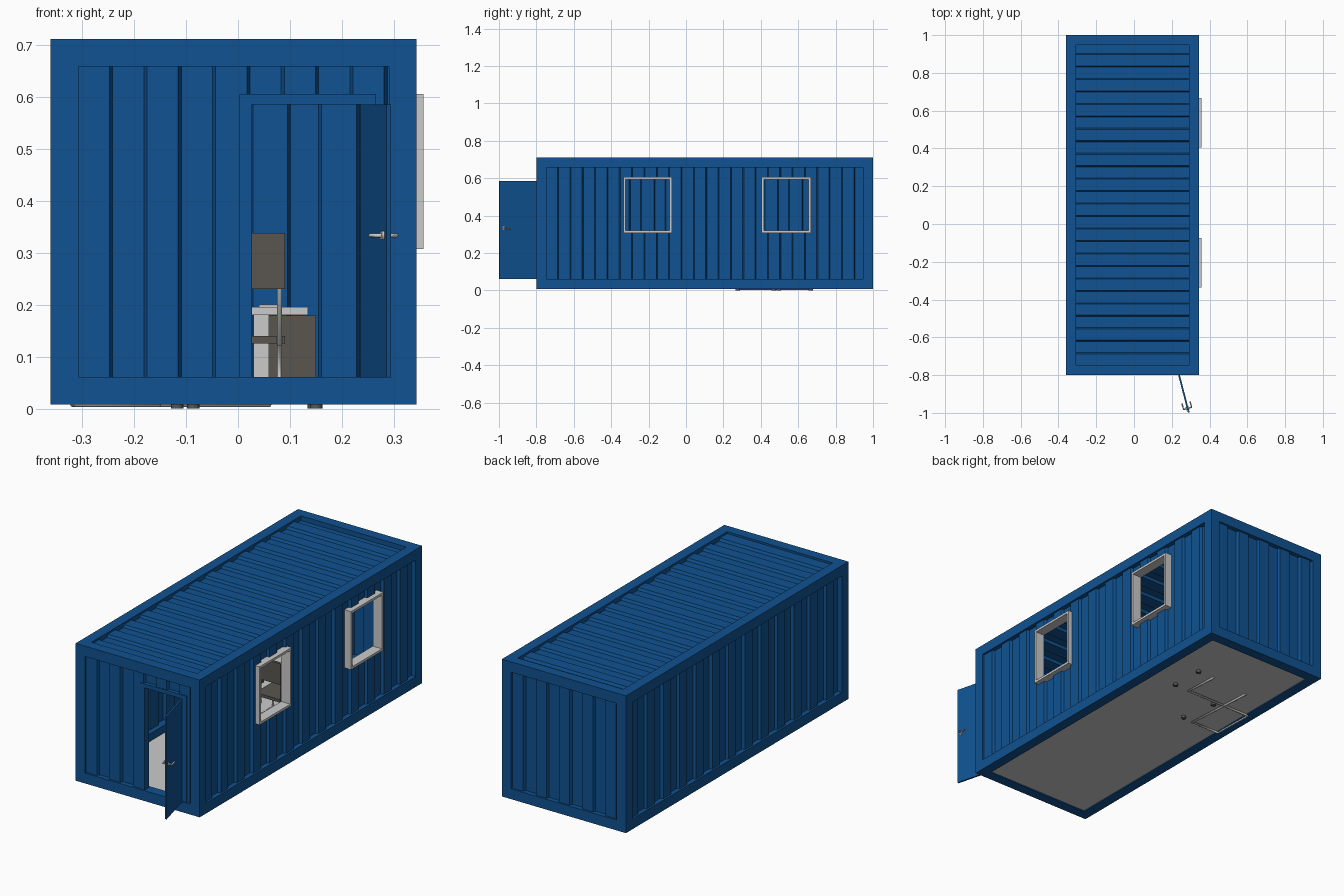
import bpy, bmesh, math
from mathutils import Matrix, Vector

if "Cube" in bpy.data.objects:
    bpy.data.objects.remove(bpy.data.objects["Cube"])


def mat(name, col):
    m = bpy.data.materials.new(name)
    m.diffuse_color = (*col, 1)
    m.use_nodes = True
    m.node_tree.nodes["Principled BSDF"].inputs["Base Color"].default_value = m.diffuse_color
    return m


BLUE = mat("blue_paint", (0.005, 0.085, 0.285))
BROWN = mat("dark_fabric", (0.1, 0.093, 0.08))


def make(name, bm, material=None):
    me = bpy.data.meshes.new(name)
    bm.to_mesh(me)
    bm.free()
    ob = bpy.data.objects.new(name, me)
    bpy.context.collection.objects.link(ob)
    if material:
        me.materials.append(material)
    return ob


def boxes(name, spans, material=None, xf=Matrix()):
    """Each span is ((x0, x1), (y0, y1), (z0, z1))."""
    bm = bmesh.new()
    for s in spans:
        size = [b - a for a, b in s]
        mid = Vector([(a + b) / 2 for a, b in s])
        bmesh.ops.create_cube(bm, size=1, matrix=xf @ Matrix.Translation(mid) @ Matrix.Diagonal((*size, 1)))
    return make(name, bm, material)


def tube(name, pts, r, material=None):
    cu = bpy.data.curves.new(name, 'CURVE')
    cu.dimensions = '3D'
    cu.bevel_depth = r
    cu.bevel_resolution = 2
    cu.use_fill_caps = True
    sp = cu.splines.new('POLY')
    sp.points.add(len(pts) - 1)
    for p, c in zip(sp.points, pts):
        p.co = (*c, 1)
    ob = bpy.data.objects.new(name, cu)
    bpy.context.collection.objects.link(ob)
    if material:
        cu.materials.append(material)
    return ob


X0, X1, Y0, Y1, Z0, Z1 = -0.36, 0.343, -0.8, 1.0, 0.008, 0.711
B = 0.053       # beam width
PITCH = 0.066   # corrugation half period


def sheet(name, origin, u, v, w, umax, vmax, holes=()):
    """Corrugated sheet inside a frame side, with rectangular holes (u0,u1,v0,v1)."""
    brk = []
    x, up = B + 0.063, True
    while x < umax - B:
        brk.append((x - 0.003, up))
        brk.append((x + 0.003, not up))
        x, up = x + PITCH, not up

    def depth(t):
        pu, ph = 0, brk[0][1]
        for bu, bh in brk:
            if t <= bu:
                f = (t - pu) / (bu - pu)
                h = ph + (bh - ph) * f
                return -0.024 + 0.014 * h
            pu, ph = bu, bh
        return -0.024 + 0.014 * ph

    us = sorted({0.04, umax - 0.04, *[b[0] for b in brk], *[h for q in holes for h in q[:2]]})
    vs = sorted({0.04, vmax - 0.04, *[h for q in holes for h in q[2:]]})
    bm = bmesh.new()
    o, u, v, w = map(Vector, (origin, u, v, w))
    g = [[bm.verts.new(o + u * a + v * b + w * depth(a)) for b in vs] for a in us]
    for i in range(len(us) - 1):
        for j in range(len(vs) - 1):
            cu, cv = (us[i] + us[i + 1]) / 2, (vs[j] + vs[j + 1]) / 2
            if not any(q[0] < cu < q[1] and q[2] < cv < q[3] for q in holes):
                bm.faces.new((g[i][j], g[i + 1][j], g[i + 1][j + 1], g[i][j + 1]))
    loose = [p for p in bm.verts if not p.link_faces]
    bmesh.ops.delete(bm, geom=loose, context='VERTS')
    ob = make(name, bm, BLUE)
    m = ob.modifiers.new("thickness", 'SOLIDIFY')
    m.thickness = 0.006
    m.offset = -1
    return ob


# structural frame: posts, then beams along x and y
xs, ys, zs = [((a, a + B), (b - B, b)) for a, b in ((X0, X1), (Y0, Y1), (Z0, Z1))]
boxes("corner_posts", [(x, y, (Z0, Z1)) for x in xs for y in ys], BLUE)
boxes("cross_beams", [((X0 + B, X1 - B), y, z) for y in ys for z in zs], BLUE)
boxes("side_beams", [(x, (Y0 + B, Y1 - B), z) for x in xs for z in zs], BLUE)

# corrugated walls and roof
W, L, H = X1 - X0, Y1 - Y0, Z1 - Z0
WIN = [(-0.335, -0.075), (0.405, 0.667)]
WZ = (0.307, 0.605)
win_holes = [(a - Y0, b - Y0, WZ[0] - Z0, WZ[1] - Z0) for a, b in WIN]
door_hole = [(0.003 - X0, 0.265 - X0, 0.0401, 0.605 - Z0)]
sheet("front_wall", (X0, Y0, Z0), (1, 0, 0), (0, 0, 1), (0, -1, 0), W, H, door_hole)
sheet("right_wall", (X1, Y0, Z0), (0, 1, 0), (0, 0, 1), (1, 0, 0), L, H, win_holes)
sheet("back_wall", (X1, Y1, Z0), (-1, 0, 0), (0, 0, 1), (0, 1, 0), W, H)
sheet("left_wall", (X0, Y1, Z0), (0, -1, 0), (0, 0, 1), (-1, 0, 0), L, H)
sheet("roof", (X1, Y0, Z1), (0, 1, 0), (-1, 0, 0), (0, 0, 1), L, W)

boxes("floor", [((X0 + 0.04, X1 - 0.04), (Y0 + 0.04, Y1 - 0.04), (0.013, 0.022))])

# window frames
for i, (a, b) in enumerate(WIN):
    t, d = 0.012, (0.305, 0.357)
    boxes(f"window_frame_{i + 1}", [
        (d, (a, a + t), WZ), (d, (b - t, b), WZ),
        (d, (a + t, b - t), (WZ[0], WZ[0] + t)), (d, (a + t, b - t), (WZ[1] - t, WZ[1]))])

# door frame, open leaf and handles
dy = (Y0 + 0.005, Y0 + 0.04)
boxes("door_frame", [((0.003, 0.027), dy, (0.06, 0.605)), ((0.24, 0.265), dy, (0.06, 0.605)),
                     ((0.027, 0.24), dy, (0.585, 0.605))], BLUE)
leaf = Matrix.Translation((0.238, Y0, 0)) @ Matrix.Rotation(math.radians(-75.5), 4, 'Z')
boxes("door", [((0, 0.205), (-0.004, 0.005), (0.06, 0.585))], BLUE, leaf)
for side in (-1, 1):
    tag = "inner" if side < 0 else "outer"
    P = lambda x, y: leaf @ Vector((x, y * side, 0.333))
    tube(f"{tag}_handle_plate", [P(0.182, 0.003), P(0.182, 0.009)], 0.009)
    tube(f"{tag}_handle_lever", [P(0.182, 0.003), P(0.182, 0.022), P(0.150, 0.022)], 0.004)

# desk
boxes("desk_top", [((-0.31, 0.135), (0.42, 0.66), (0.18, 0.195))])
boxes("desk_panels", [((0.03, 0.06), (0.44, 0.64), (0.022, 0.18)), ((-0.30, -0.27), (0.44, 0.64), (0.022, 0.18))])
boxes("desk_drawers", [((0.06, 0.15), (0.5, 0.66), (0.022, 0.179))], BROWN)
boxes("desk_keyboard", [((0.04, 0.085), (0.46, 0.56), (0.195, 0.2))])

# floor runners below the furniture
z = 0.009
tube("desk_runner", [(0.05, 0.67, z), (0.06, 0.49, z), (-0.317, 0.49, z)], 0.006)
tube("chair_runner", [(-0.175, 0.644, z), (-0.152, 0.267, z), (-0.312, 0.267, z), (-0.317, 0.49, z)], 0.006)
for i, (x, y) in enumerate([(0.146, 0.667), (0.15, 0.497), (-0.086, 0.277), (-0.117, 0.469)]):
    tube(f"foot_{i + 1}", [(x, y, 0), (x, y, 0.016)], 0.012, BROWN)

# chairs
for i, (x, y) in enumerate([(-0.2, 0.3), (0.01, 0.3)]):
    w = 0.08
    boxes(f"chair_seat_{i + 1}", [((x - w, x + w), (y - 0.06, y + 0.08), (0.125, 0.14))], BROWN)
    boxes(f"chair_back_{i + 1}", [((x - w, x + w), (y - 0.085, y - 0.07), (0.23, 0.338))], BROWN)
    for s in (-1, 1):
        px = x + s * 0.07
        tube(f"chair_leg_{i + 1}_{'left' if s < 0 else 'right'}",
             [(px, y - 0.06, 0.02), (px, y + 0.07, 0.02), (px, y + 0.07, 0.124),
              (px, y - 0.065, 0.124), (px, y - 0.066, 0.32)], 0.005)
